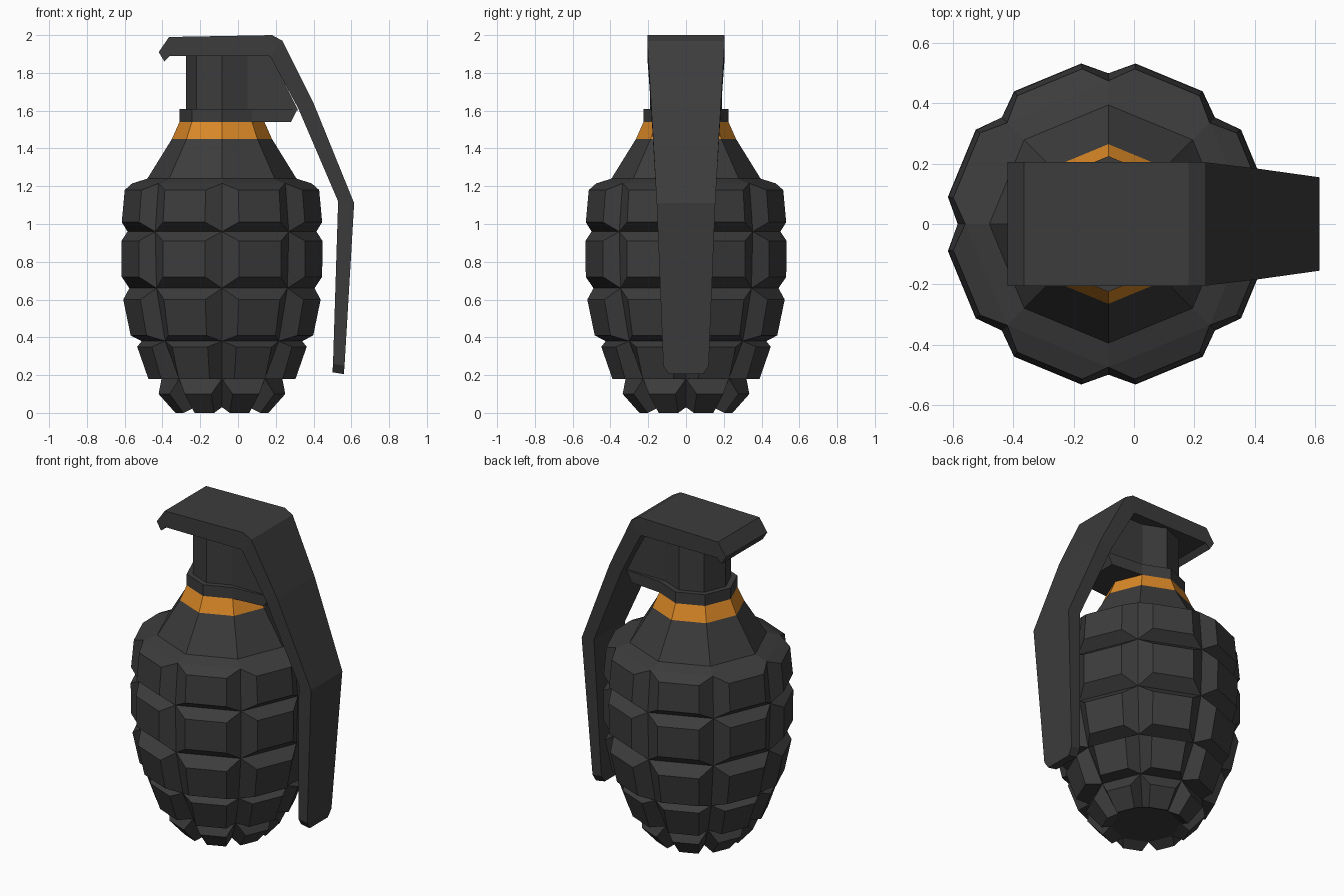
import bpy, bmesh, math

if "Cube" in bpy.data.objects:
    bpy.data.objects.remove(bpy.data.objects["Cube"])

CX = -0.085  # body axis


def material(name, rgb):
    m = bpy.data.materials.new(name)
    m.diffuse_color = (*rgb, 1)
    m.use_nodes = True
    m.node_tree.nodes["Principled BSDF"].inputs["Base Color"].default_value = m.diffuse_color
    return m


GREY = material("dark grey", (0.045, 0.045, 0.045))
ORANGE = material("orange", (0.71, 0.25, 0.02))


def finish(bm, name, mats):
    bmesh.ops.remove_doubles(bm, verts=bm.verts, dist=0.0005)
    bmesh.ops.recalc_face_normals(bm, faces=bm.faces)
    me = bpy.data.meshes.new(name)
    bm.to_mesh(me)
    bm.free()
    for m in mats:
        me.materials.append(m)
    ob = bpy.data.objects.new(name, me)
    bpy.context.collection.objects.link(ob)
    return ob


def polar(r, deg, z):
    a = math.radians(deg)
    return (CX + r * math.cos(a), r * math.sin(a), z)


def loft(name, sections):
    """Skin between matching loops of points and cap both ends."""
    bm = bmesh.new()
    loops = [[bm.verts.new(p) for p in s] for s in sections]
    n = len(loops[0])
    for a, b in zip(loops, loops[1:]):
        for i in range(n):
            j = (i + 1) % n
            bm.faces.new((a[i], a[j], b[j], b[i]))
    bm.faces.new(loops[0])
    bm.faces.new(loops[-1])
    return finish(bm, name, [GREY])


# Body: eight-sided cage with a raised block in every cell
grooves = [(0.20, 0.03), (0.32, 0.18), (0.425, 0.38), (0.49, 0.66), (0.50, 0.96), (0.475, 1.215)]
# block: lower radius, lower z, upper radius, upper z
blocks = [(0.25, 0.0, 0.34, 0.10), (0.395, 0.18, 0.455, 0.35), (0.49, 0.41, 0.53, 0.60),
          (0.538, 0.72, 0.54, 0.91), (0.538, 1.01, 0.522, 1.18)]
OFF = 9.6
bm = bmesh.new()


def face(pts, mat=0):
    bm.faces.new([bm.verts.new(p) for p in pts]).material_index = mat


for k in range(8):
    a0, a1 = k * 45, k * 45 + 45
    for (r0, z0), (r1, z1), (br0, bz0, br1, bz1) in zip(grooves, grooves[1:], blocks):
        outer = [polar(r0, a0, z0), polar(r0, a1, z0), polar(r1, a1, z1), polar(r1, a0, z1)]
        inner = [polar(br0, a0 + OFF, bz0), polar(br0, a1 - OFF, bz0),
                 polar(br1, a1 - OFF, bz1), polar(br1, a0 + OFF, bz1)]
        face(inner)
        for i in range(4):
            j = (i + 1) % 4
            face([outer[i], outer[j], inner[j], inner[i]])
    # Shoulder, cone and orange band
    cone = [(0.475, 1.215), (0.395, 1.24), (0.265, 1.45), (0.225, 1.54)]
    for i, ((r0, z0), (r1, z1)) in enumerate(zip(cone, cone[1:])):
        face([polar(r0, a0, z0), polar(r0, a1, z0), polar(r1, a1, z1), polar(r1, a0, z1)],
             1 if i == 2 else 0)
face([polar(0.20, k * 45, 0.03) for k in range(8)])
face([polar(0.225, k * 45, 1.54) for k in range(8)])
finish(bm, "body", [GREY, ORANGE])


# Collar and neck: octagons drawn out on one side to meet the lever
def drawn_octagon(r, z, x_end, half):
    return [polar(r, 45 * k, z) for k in range(1, 8)] + [(x_end, -half, z), (x_end, half, z)]


loft("collar", [drawn_octagon(0.225, 1.54, 0.28, 0.14), drawn_octagon(0.225, 1.61, 0.315, 0.14)])
loft("neck", [drawn_octagon(0.19, 1.60, 0.32, 0.134), drawn_octagon(0.19, 1.90, 0.17, 0.134)])

# Lever: outer x, z, inner x, z, half width
path = [(-0.42, 1.91, -0.39, 1.86, 0.205), (-0.365, 1.99, -0.36, 1.89, 0.205),
        (0.18, 2.0, 0.16, 1.89, 0.205), (0.235, 1.97, 0.172, 1.885, 0.205),
        (0.40, 1.64, 0.32, 1.61, 0.185), (0.615, 1.11, 0.53, 1.12, 0.155),
        (0.564, 0.25, 0.503, 0.26, 0.12), (0.56, 0.205, 0.50, 0.215, 0.09)]
loft("lever", [[(ox, -h, oz), (ox, h, oz), (ix, h, iz), (ix, -h, iz)] for ox, oz, ix, iz, h in path])
